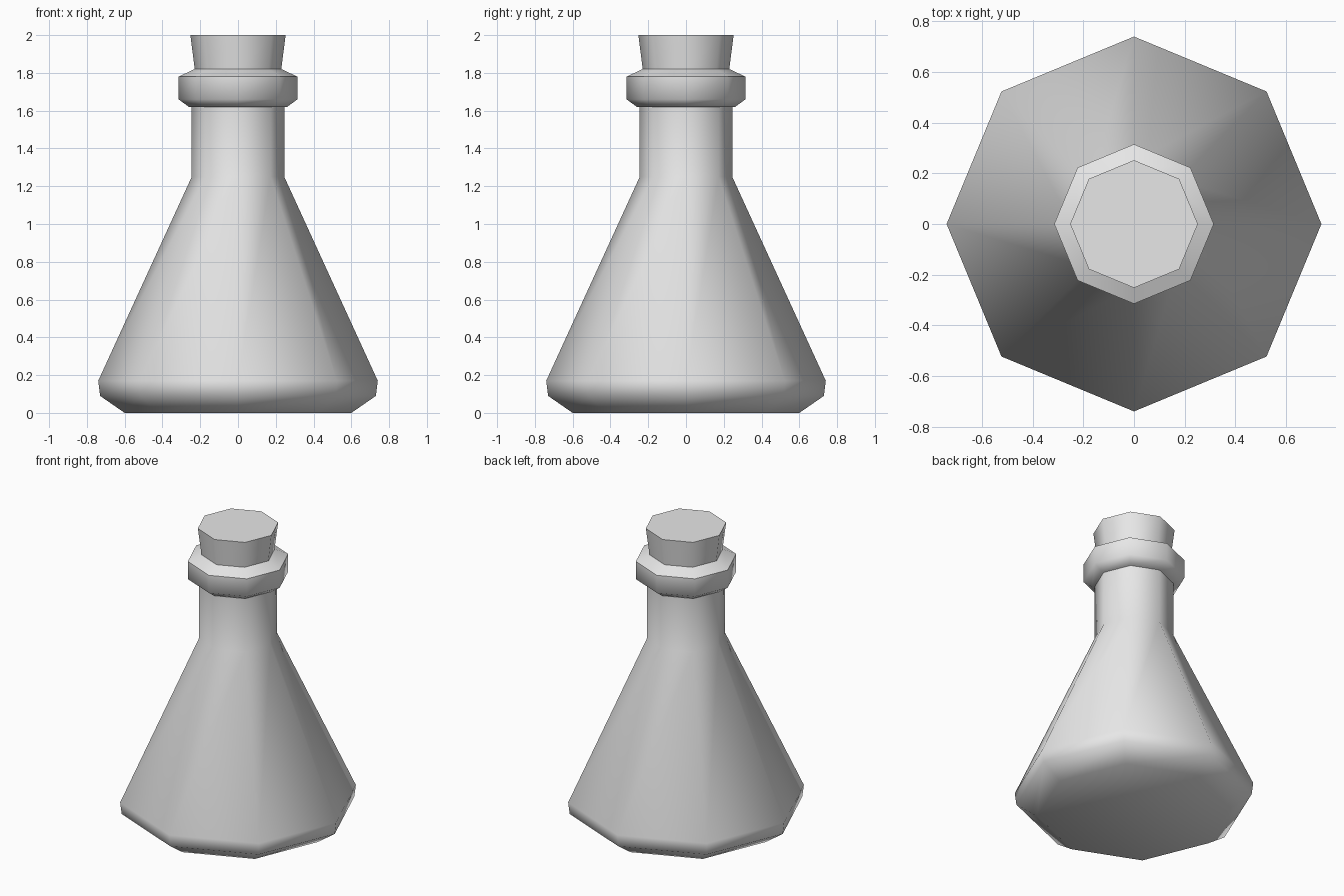
import bpy
import bmesh
from math import cos, sin, pi, radians

cube = bpy.data.objects.get("Cube")
if cube:
    bpy.data.objects.remove(cube, do_unlink=True)

SIDES = 8


def make_material(name, rgba):
    mat = bpy.data.materials.new(name)
    mat.use_nodes = True
    mat.diffuse_color = rgba
    mat.node_tree.nodes["Principled BSDF"].inputs["Base Color"].default_value = rgba
    return mat


def lathe(name, profile, mat, cap_bottom=False, cap_top=False):
    """Turn a (radius, height) profile into an eight-sided part."""
    bm = bmesh.new()
    rings = []
    for r, z in profile:
        rings.append([bm.verts.new((r * cos(2 * pi * i / SIDES),
                                    r * sin(2 * pi * i / SIDES), z))
                      for i in range(SIDES)])
    for low, high in zip(rings, rings[1:]):
        for i in range(SIDES):
            j = (i + 1) % SIDES
            bm.faces.new((low[i], low[j], high[j], high[i]))
    if cap_bottom:
        bm.faces.new(rings[0][::-1])
    if cap_top:
        bm.faces.new(rings[-1])
    mesh = bpy.data.meshes.new(name)
    bm.to_mesh(mesh)
    bm.free()
    mesh.materials.append(mat)
    obj = bpy.data.objects.new(name, mesh)
    bpy.context.collection.objects.link(obj)
    # Smooth round the sides, sharp only at the steepest rims
    bpy.ops.object.select_all(action="DESELECT")
    obj.select_set(True)
    bpy.context.view_layer.objects.active = obj
    bpy.ops.object.shade_smooth_by_angle(angle=radians(60))
    return obj


grey = make_material("light grey", (0.8, 0.8, 0.8, 1))

# Conical body with bevelled base and straight neck
lathe("flask_body", [(0.6, 0), (0.73, 0.09), (0.74, 0.17),
                     (0.245, 1.25), (0.245, 1.63)], grey, cap_bottom=True)

# Rounded lip around the mouth
lathe("neck_lip", [(0.26, 1.62), (0.315, 1.66), (0.315, 1.78),
                   (0.23, 1.82)], grey, cap_bottom=True)

# Tapered stopper
lathe("stopper", [(0.228, 1.81), (0.252, 2.0)], grey, cap_top=True)
